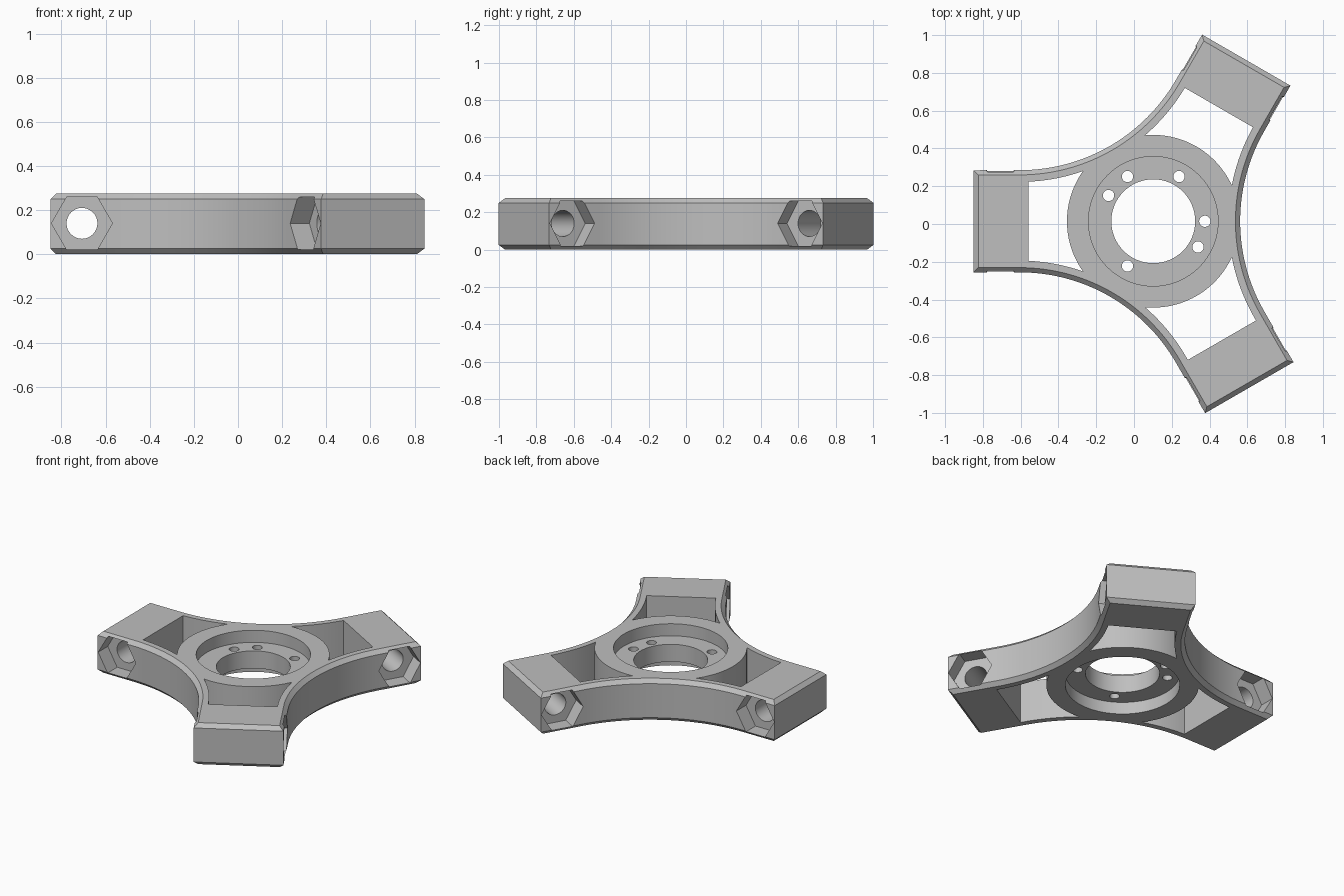
import bpy, bmesh
from math import sin, cos, pi, radians, sqrt
from mathutils import Matrix, Vector

old = bpy.data.objects.get("Cube")
if old:
    bpy.data.objects.remove(old, do_unlink=True)

HEIGHT, HALF, CHAMFER = 0.275, 0.27, 0.025
RING_R, RECESS_R, BORE_R = 0.457, 0.343, 0.222
ARC_R, ARC_D = 0.955, 1.415          # concave sides between the arms
WALL = 0.062
TANGENT = ARC_D / 2                  # where an arm's straight side begins
CENTRE = Matrix.Translation((0.102, 0.0145, 0))
ARMS = [(60, 0.985), (180, 0.951), (300, 1.017)]   # direction, length

grey = bpy.data.materials.new("satin grey")
grey.use_nodes = True
colour = (0.52, 0.52, 0.52, 1)
grey.diffuse_color = colour
grey.node_tree.nodes["Principled BSDF"].inputs["Base Color"].default_value = colour


def polar(radius, degrees):
    return Vector((radius * cos(radians(degrees)), radius * sin(radians(degrees))))


def circle(radius, count, at=(0, 0)):
    return [Vector(at) + polar(radius, 360 * i / count) for i in range(count)]


def prism(name, points, low, high, matrix=CENTRE, chamfer=0):
    bm = bmesh.new()
    face = bm.faces.new([bm.verts.new((p[0], p[1], low)) for p in points])
    grown = bmesh.ops.extrude_face_region(bm, geom=[face])["geom"]
    bmesh.ops.translate(bm, vec=(0, 0, high - low),
                        verts=[g for g in grown if isinstance(g, bmesh.types.BMVert)])
    bmesh.ops.recalc_face_normals(bm, faces=bm.faces)
    if chamfer:
        rims = [e for e in bm.edges if abs(e.verts[0].co.z - e.verts[1].co.z) < 1e-5]
        bmesh.ops.bevel(bm, geom=rims, offset=chamfer, segments=1, affect='EDGES')
    bm.transform(matrix)
    mesh = bpy.data.meshes.new(name)
    bm.to_mesh(mesh)
    bm.free()
    mesh.materials.append(grey)
    obj = bpy.data.objects.new(name, mesh)
    bpy.context.collection.objects.link(obj)
    return obj


# Three-armed body with chamfered rims
outline = []
for angle, length in ARMS:
    turn = Matrix.Rotation(radians(angle), 2)
    outline += [turn @ Vector((length, -HALF)), turn @ Vector((length, HALF))]
    middle = angle + 60
    for i in range(33):
        outline.append(polar(ARC_D, middle) + polar(ARC_R, middle + 210 - 60 * i / 32))
body = prism("three_arm_hub", outline, 0, HEIGHT, chamfer=CHAMFER)
bpy.context.view_layer.objects.active = body
body.select_set(True)


def cut(*args):
    cutter = prism("cutter", *args)
    cutter.hide_render = True
    mod = body.modifiers.new("cut", 'BOOLEAN')
    mod.operation = 'DIFFERENCE'
    mod.solver = 'EXACT'
    mod.object = cutter
    bpy.ops.object.modifier_apply(modifier=mod.name)
    bpy.data.objects.remove(cutter, do_unlink=True)


# Central bore, recesses above and below, screw holes
cut(circle(BORE_R, 64), -0.1, HEIGHT + 0.1)
cut(circle(RECESS_R, 72), HEIGHT - 0.08, HEIGHT + 0.1)
cut(circle(RECESS_R, 72), -0.1, 0.08)
for angle in (0, 60, 120, 150, 240, 330):
    cut(circle(0.03, 20, polar(0.273, angle)), -0.1, HEIGHT + 0.1)


def half_width(t):
    return ARC_D * sin(pi / 3) - sqrt((ARC_R + WALL) ** 2 - (min(t, TANGENT) - TANGENT) ** 2)


# Window between the ring and each arm's end block
inner = 0.3
while inner ** 2 + half_width(inner) ** 2 < RING_R ** 2:
    inner += 0.0005
spread = Vector((inner, half_width(inner))).angle_signed(Vector((1, 0))) * 180 / pi

for angle, length in ARMS:
    arm = CENTRE @ Matrix.Rotation(radians(angle), 4, 'Z')
    outer = length - 0.29
    side = [inner + (outer - inner) * i / 12 for i in range(13)]
    window = [(t, half_width(t)) for t in side]
    window += [(t, -half_width(t)) for t in reversed(side)]
    window += [polar(RING_R, -abs(spread) * (1 - i / 12)) for i in range(1, 24)]
    cut(window, -0.1, HEIGHT + 0.1, arm)

    # Cross hole with a hexagonal pocket at both ends
    across = arm @ Matrix.Translation((length - 0.142, 0, 0.14)) @ Matrix.Rotation(pi / 2, 4, 'X')
    cut(circle(0.07, 32), -0.5, 0.5, across)
    for low in (-HALF - 0.1, HALF - 0.1):
        cut(circle(0.138, 6), low, low + 0.2, across)

bpy.ops.object.shade_smooth_by_angle(angle=radians(20))
